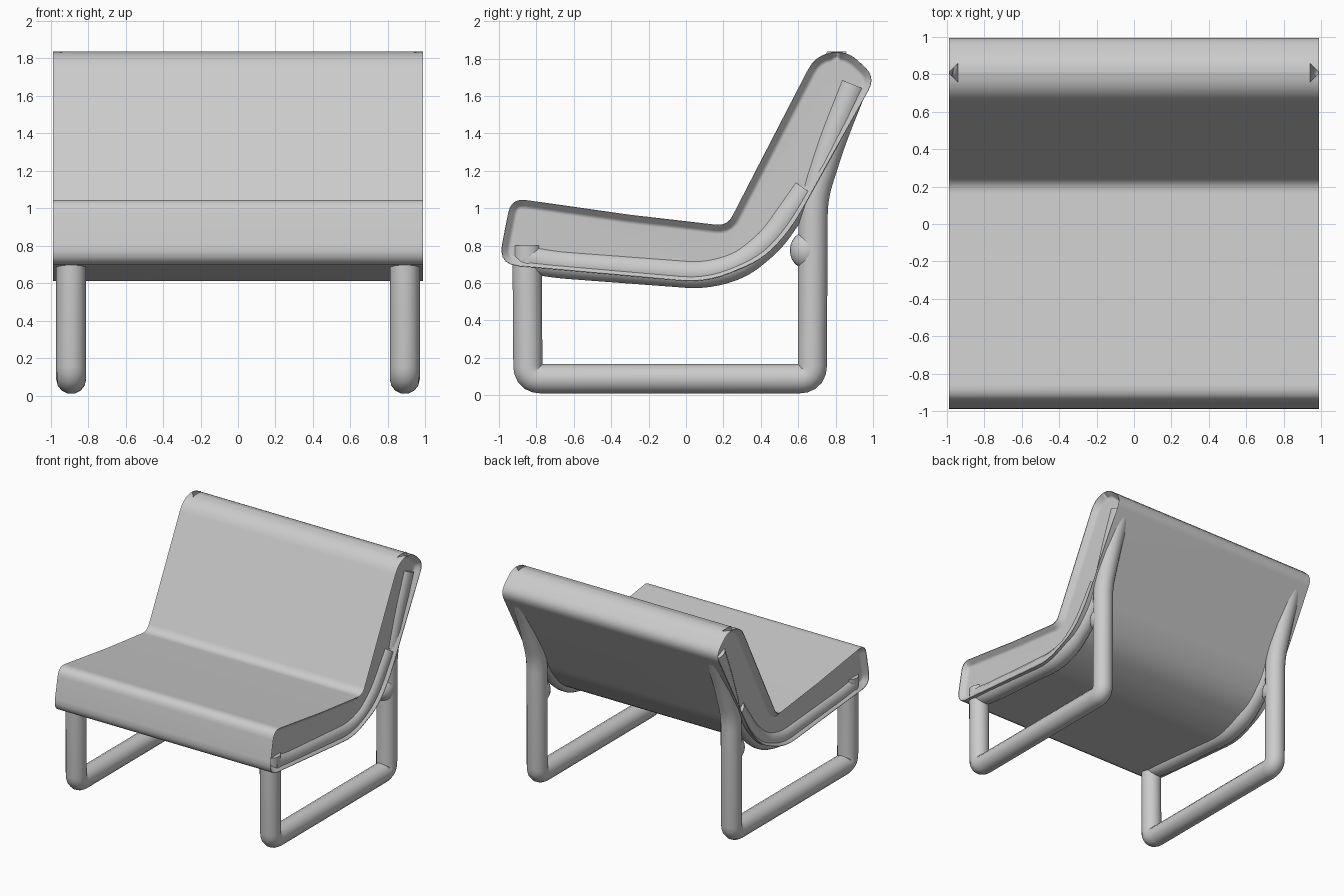
import bpy
import bmesh
from math import cos, sin, pi
from mathutils import Vector

cube = bpy.data.objects.get("Cube")
if cube:
    bpy.data.objects.remove(cube, do_unlink=True)

grey = bpy.data.materials.new("plain grey")
grey.use_nodes = True
colour = (0.6, 0.6, 0.6, 1)
grey.diffuse_color = colour
grey.node_tree.nodes["Principled BSDF"].inputs["Base Color"].default_value = colour


def rounded(corners, closed):
    """Replace each (y, z, radius) corner with a short quadratic arc."""
    pts = []
    n = len(corners)
    for i, (y, z, r) in enumerate(corners):
        p = Vector((y, z))
        if r == 0 or (not closed and i in (0, n - 1)):
            pts.append(p)
            continue
        a = p + (Vector(corners[i - 1][:2]) - p).normalized() * r
        b = p + (Vector(corners[(i + 1) % n][:2]) - p).normalized() * r
        for k in range(6):
            t = k / 5
            pts.append(a * (1 - t) ** 2 + p * 2 * t * (1 - t) + b * t * t)
    return pts


def inset(pts, d):
    """Move a clockwise outline inwards by d along its point normals."""
    moved = []
    for i, p in enumerate(pts):
        before = (p - pts[i - 1]).normalized()
        after = (pts[(i + 1) % len(pts)] - p).normalized()
        along = (before + after).normalized()
        moved.append(p + Vector((along.y, -along.x)) * d)
    return moved


# Padded seat and backrest: one bent profile lofted across the width with soft sides
profile = rounded([
    (-0.935, 1.055, 0.08), (-0.3, 0.965, 0), (0.22, 0.905, 0.06),
    (0.70, 1.835, 0.11), (0.87, 1.835, 0.065), (1.015, 1.70, 0.08),
    (0.57, 0.90, 0.1), (0.42, 0.73, 0.11), (0.11, 0.60, 0.14),
    (-1.005, 0.70, 0.11),
], True)
half, soft = 0.988, 0.05
steps = [k * pi / 8 for k in range(5)]
rings = [(-half + soft * (1 - sin(a)), soft * (1 - cos(pi / 2 - a))) for a in steps]
rings += [(-x, d) for x, d in reversed(rings)]
bm = bmesh.new()
loops = [[bm.verts.new((x, p.x, p.y)) for p in inset(profile, d)] for x, d in rings]
count = len(profile)
for first, second in zip(loops, loops[1:]):
    for i in range(count):
        j = (i + 1) % count
        bm.faces.new((first[i], first[j], second[j], second[i]))
bm.faces.new(loops[0])
bm.faces.new(loops[-1])
bmesh.ops.recalc_face_normals(bm, faces=bm.faces)
mesh = bpy.data.meshes.new("seat_and_backrest")
bm.to_mesh(mesh)
bm.free()
seat = bpy.data.objects.new("seat_and_backrest", mesh)
bpy.context.collection.objects.link(seat)
mesh.materials.append(grey)
bpy.context.view_layer.objects.active = seat
seat.select_set(True)
bpy.ops.object.shade_smooth()
seat.modifiers.new("clean_shading", "WEIGHTED_NORMAL")

# Tubular side frames: legs with floor rail and back stay, plus a rail under the seat edge
legs = [
    (-0.85, 0.80, 0), (-0.845, 0.088, 0.07), (0.675, 0.088, 0.07),
    (0.68, 1.06, 0.1), (0.78, 1.37, 0.1), (0.895, 1.66, 0),
]
seat_rail = [
    (-0.87, 0.735, 0), (-0.7, 0.705, 0.08), (0.1, 0.645, 0.1),
    (0.29, 0.70, 0.08), (0.45, 0.83, 0.08), (0.64, 1.10, 0),
]
# Each side also gets a small joint where the rear post touches the seat
for side, x in (("left", 0.89), ("right", -0.89)):
    curve = bpy.data.curves.new(side + "_frame", "CURVE")
    curve.dimensions = "3D"
    curve.bevel_depth = 0.08
    curve.bevel_resolution = 5
    curve.use_fill_caps = True
    for path in (legs, seat_rail):
        spline = curve.splines.new("POLY")
        pts = rounded(path, False)
        spline.points.add(len(pts) - 1)
        for point, p in zip(spline.points, pts):
            point.co = (x, p.x, p.y, 1)
        spline.use_smooth = True
    curve.materials.append(grey)
    bpy.context.collection.objects.link(bpy.data.objects.new(side + "_frame", curve))

    bpy.ops.mesh.primitive_uv_sphere_add(segments=20, ring_count=12, radius=1,
                                         location=(x, 0.645, 0.775))
    joint = bpy.context.object
    joint.name = side + "_rear_joint"
    joint.scale = (0.08, 0.09, 0.1)
    joint.data.materials.append(grey)
    bpy.ops.object.shade_smooth()
